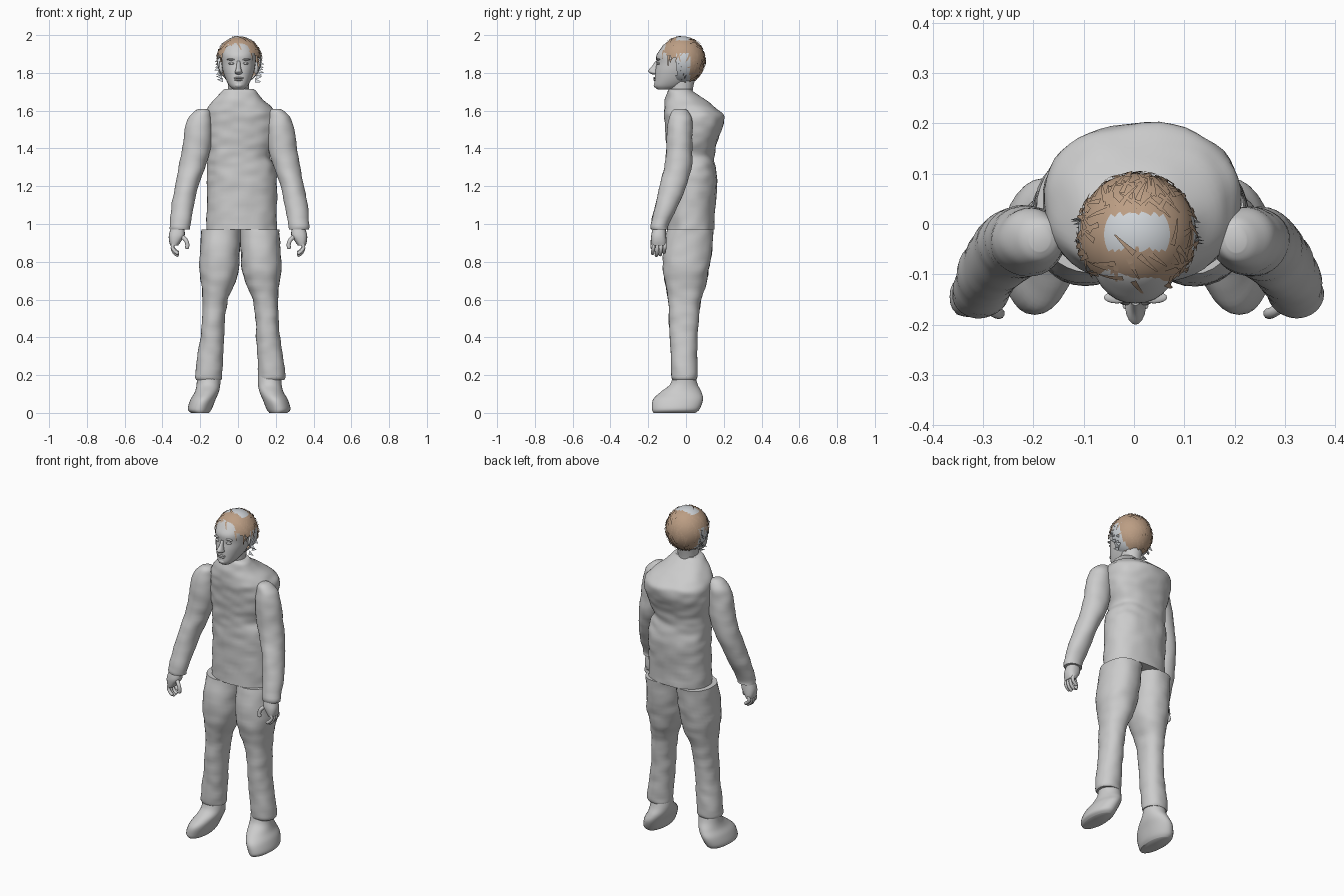
import bpy, bmesh, math, random
from mathutils import Vector, noise

random.seed(7)
cube = bpy.data.objects.get("Cube")
if cube:
    bpy.data.objects.remove(cube, do_unlink=True)


def material(name, colour):
    mat = bpy.data.materials.new(name)
    mat.use_nodes = True
    mat.diffuse_color = (*colour, 1)
    mat.node_tree.nodes["Principled BSDF"].inputs["Base Color"].default_value = (*colour, 1)
    return mat


GREY = material("plain grey", (0.6, 0.6, 0.6))
PALE = material("pale grey", (0.62, 0.65, 0.68))
BROWN = material("hair brown", (0.5, 0.34, 0.23))


def finish(name, bm, mats, smooth=True, recalc=True):
    if recalc:
        bmesh.ops.recalc_face_normals(bm, faces=bm.faces[:])
    mesh = bpy.data.meshes.new(name)
    bm.to_mesh(mesh)
    bm.free()
    for mat in mats:
        mesh.materials.append(mat)
    if smooth:
        mesh.shade_smooth()
        mesh.set_sharp_from_angle(angle=math.radians(50))
    obj = bpy.data.objects.new(name, mesh)
    bpy.context.collection.objects.link(obj)
    return obj


def spline(rows, steps):
    """Smooth rows of numbers with a Catmull-Rom curve."""
    result = []
    last = len(rows) - 1
    for i in range(last):
        a, b, c, d = (rows[max(0, min(last, i + k))] for k in (-1, 0, 1, 2))
        for s in range(steps):
            t = s / steps
            result.append([q + t / 2 * (r - p + t * (2 * p - 5 * q + 4 * r - w + t * (3 * (q - r) + w - p)))
                           for p, q, r, w in zip(a, b, c, d)])
    return result + [list(rows[-1])]


def loft(name, rows, side=1, shift=0, power=2, sides=32, steps=5, wrinkle=0):
    """Skin rounded sections, each given as height, x range and y range."""
    bm = bmesh.new()
    rings = []
    for z, x0, x1, y0, y1 in spline(rows, steps):
        ring = []
        for k in range(sides):
            a = math.tau * k / sides
            c, s = math.cos(a), math.sin(a)
            dx = math.copysign(abs(c) ** (2 / power), c)
            dy = math.copysign(abs(s) ** (2 / power), s)
            p = Vector((side * ((x0 + x1) / 2 + dx * (x1 - x0) / 2) + shift,
                        (y0 + y1) / 2 + dy * (y1 - y0) / 2, z))
            if wrinkle:
                p += Vector((c * side, s, 0)) * noise.noise(Vector((p.x * 15, p.y * 15, z * 22))) * wrinkle
            ring.append(bm.verts.new(p))
        rings.append(ring)
    for low, high in zip(rings, rings[1:]):
        for k in range(sides):
            n = (k + 1) % sides
            bm.faces.new((low[k], low[n], high[n], high[k]))
    bm.faces.new(rings[0])
    bm.faces.new(rings[-1])
    return finish(name, bm, [GREY])


def ball(name, centre, radii):
    bm = bmesh.new()
    bmesh.ops.create_uvsphere(bm, u_segments=16, v_segments=10, radius=1)
    bmesh.ops.scale(bm, vec=radii, verts=bm.verts)
    bmesh.ops.translate(bm, vec=centre, verts=bm.verts)
    return finish(name, bm, [GREY])


def tube(name, points, radius):
    curve = bpy.data.curves.new(name, 'CURVE')
    curve.dimensions = '3D'
    curve.bevel_depth = radius
    curve.bevel_resolution = 3
    curve.use_fill_caps = True
    path = curve.splines.new('POLY')
    smooth = spline(points, 4)
    path.points.add(len(smooth) - 1)
    for i, co in enumerate(smooth):
        path.points[i].co = (*co, 1)
        path.points[i].radius = 0.6 if i == len(smooth) - 1 else 1
    curve.materials.append(GREY)
    obj = bpy.data.objects.new(name, curve)
    bpy.context.collection.objects.link(obj)


# Torso with a hunched upper back
loft("torso", [
    (0.97, -.165, .205, -.1, .15), (1.1, -.165, .205, -.1, .155),
    (1.22, -.165, .205, -.1, .165), (1.3, -.165, .195, -.1, .155),
    (1.36, -.165, .17, -.1, .15), (1.43, -.17, .195, -.105, .165),
    (1.5, -.18, .21, -.11, .19), (1.57, -.178, .21, -.115, .2),
    (1.61, -.165, .185, -.115, .165), (1.66, -.125, .13, -.11, .1),
    (1.7, -.088, .098, -.098, .04), (1.715, -.07, .08, -.09, .03)],
    power=2.3, sides=48, steps=6, wrinkle=.006)

# Limbs, given for the left side and mirrored
leg = [
    (.175, .1, .235, -.07, .055), (.2, .095, .24, -.077, .06),
    (.3, .09, .228, -.08, .058), (.4, .085, .21, -.085, .06),
    (.5, .08, .203, -.09, .068), (.6, .065, .2, -.095, .08),
    (.68, .03, .205, -.11, .105), (.76, .008, .218, -.122, .122),
    (.86, .002, .212, -.12, .138), (.97, -.005, .207, -.098, .147)]
foot = [
    (0, .16, .255, -.172, .05), (.02, .145, .272, -.18, .072),
    (.07, .125, .258, -.175, .09), (.11, .108, .235, -.135, .082),
    (.15, .1, .225, -.085, .062), (.2, .1, .225, -.068, .048)]
arm = [
    (.97, .262, .368, -.185, -.095), (1.0, .258, .37, -.187, -.09),
    (1.1, .24, .36, -.162, -.04), (1.2, .218, .341, -.14, 0),
    (1.3, .182, .322, -.115, .03), (1.4, .152, .304, -.105, .035),
    (1.5, .145, .29, -.1, .035), (1.56, .148, .27, -.09, .03),
    (1.595, .155, .24, -.075, .015), (1.61, .175, .215, -.055, -.005)]
hand = [
    (.885, .318, .358, -.18, -.106), (.91, .3, .365, -.184, -.104),
    (.94, .282, .366, -.184, -.105), (.98, .285, .355, -.175, -.108)]

for side, label in ((1, "left"), (-1, "right")):
    loft(label + "_leg", leg, side, shift=.012, power=2.2, wrinkle=.005)
    loft(label + "_foot", foot, side, shift=.006)
    loft(label + "_arm", arm, side, shift=.008, wrinkle=.004)
    loft(label + "_hand", hand, side, power=2.4, sides=20)
    # Curled fingers and a thumb
    for i in range(4):
        y = -.172 + i * .02
        drop = (.01, 0, .003, .016)[i]
        tube(f"{label}_finger_{i + 1}", [
            (side * .34, y, .9), (side * .347, y, .87 + drop / 2),
            (side * .334, y - .003, .845 + drop), (side * .315, y - .005, .832 + drop)], .0095)
    tube(label + "_thumb", [
        (side * .3, -.16, .935), (side * .277, -.175, .915),
        (side * .268, -.178, .89), (side * .272, -.178, .868)], .011)

# Head and neck
loft("neck", [(1.64, -.055, .06, -.085, .045), (1.7, -.052, .057, -.085, .035),
              (1.8, -.055, .06, -.09, .055)])
loft("head", [
    (1.712, -.025, .03, -.15, -.08), (1.73, -.045, .05, -.167, -.02),
    (1.765, -.064, .07, -.166, .03), (1.81, -.08, .086, -.163, .07),
    (1.85, -.087, .093, -.157, .088), (1.89, -.09, .096, -.157, .092),
    (1.92, -.088, .094, -.14, .088), (1.955, -.07, .076, -.11, .065),
    (1.985, -.03, .036, -.06, .02)], power=2.2)

# Facial features
loft("nose", [(1.792, -.006, .012, -.178, -.14), (1.8, -.017, .023, -.192, -.14),
              (1.812, -.014, .02, -.2, -.14), (1.835, -.008, .014, -.18, -.14),
              (1.862, -.006, .012, -.162, -.14)], sides=16)
ball("upper_lip", (.003, -.163, 1.773), (.026, .011, .005))
ball("lower_lip", (.003, -.162, 1.763), (.022, .011, .006))
ball("chin", (.003, -.155, 1.735), (.024, .016, .015))
for side, label in ((1, "left"), (-1, "right")):
    ball(label + "_eye", (.003 + side * .036, -.145, 1.85), (.017, .012, .007))
    ball(label + "_brow", (.003 + side * .037, -.146, 1.871), (.026, .012, .005))
    ball(label + "_ear", (.003 + side * .093, -.015, 1.825), (.012, .02, .035))

# Hair cap cut around the face, with a pale band over the ears and crown
CENTRE = Vector((.006, -.021, 1.868))
SIZE = Vector((.118, .122, .126))


def covers_face(p):
    return p.z < 1.74 or (p.y < -.05 and p.z < 1.945 - abs(p.x) * .55)


def in_band(p):
    return -.05 < p.y < .02 and (p.z < 1.9 or p.z > 1.972)


cap = bmesh.new()
bmesh.ops.create_uvsphere(cap, u_segments=48, v_segments=32, radius=1)
bmesh.ops.scale(cap, vec=SIZE, verts=cap.verts)
bmesh.ops.translate(cap, vec=CENTRE, verts=cap.verts)
hidden = [f for f in cap.faces if covers_face(f.calc_center_median())]
bmesh.ops.delete(cap, geom=hidden, context='FACES')
for f in cap.faces:
    f.material_index = int(in_band(f.calc_center_median()))
finish("hair_cap", cap, [BROWN, PALE], recalc=False)

# Loose hair strips laid over the cap
strips = bmesh.new()
made = 0
while made < 150:
    way = Vector([random.gauss(0, 1) for _ in range(3)]).normalized()
    start = CENTRE + way * SIZE
    if covers_face(start) or in_band(start):
        continue
    made += 1
    down = Vector((0, 0, -1)) + Vector([random.uniform(-.8, .8) for _ in range(3)])
    along = (down - way * down.dot(way)).normalized()
    across = way.cross(along)
    lift = random.uniform(1.005, 1.04)
    previous = None
    for i in range(5):
        a = i * .11
        d = way * math.cos(a) + along * math.sin(a)
        width = .05 * (1 - i * .2)
        pair = [strips.verts.new(CENTRE + (d + across * e * width).normalized() * SIZE * (lift + i * .004))
                for e in (-1, 1)]
        if previous:
            strips.faces.new((previous[0], pair[0], pair[1], previous[1]))
        previous = pair
finish("hair_strips", strips, [BROWN], smooth=False, recalc=False)

# Pale wisps standing out beside the ears
wisps = bmesh.new()
for side in (1, -1):
    for i in range(9):
        z = 1.75 + i * .016
        root = .006 + side * (.085 + .02 * math.sin(i / 3))
        y = random.uniform(-.04, .01)
        tip = root + side * random.uniform(.02, .035)
        wisps.faces.new([wisps.verts.new(p) for p in (
            (root, y, z), (tip, y, z + random.uniform(-.01, .02)), (root, y + .01, z + .022))])
finish("ear_wisps", wisps, [PALE], smooth=False, recalc=False)
